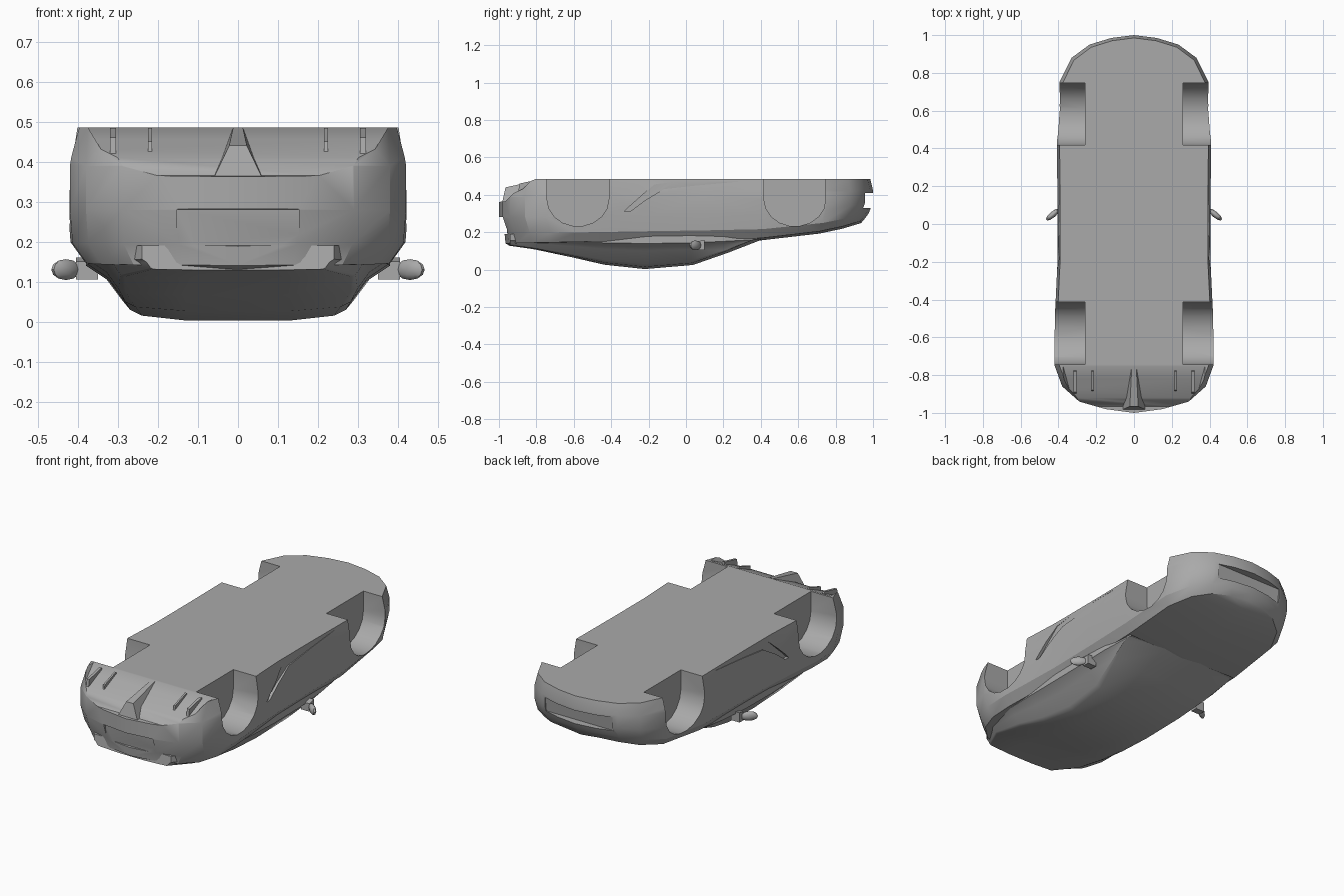
import bpy, bmesh, math
from mathutils import Matrix, Vector

if "Cube" in bpy.data.objects:
    bpy.data.objects.remove(bpy.data.objects["Cube"])

grey = bpy.data.materials.new("body_grey")
grey.use_nodes = True
colour = (0.4, 0.4, 0.4, 1)
grey.diffuse_color = colour
grey.node_tree.nodes["Principled BSDF"].inputs["Base Color"].default_value = colour


def finish(name, bm):
    bmesh.ops.recalc_face_normals(bm, faces=bm.faces)
    mesh = bpy.data.meshes.new(name)
    bm.to_mesh(mesh)
    bm.free()
    mesh.materials.append(grey)
    ob = bpy.data.objects.new(name, mesh)
    bpy.context.collection.objects.link(ob)
    return ob


def smooth(ob, degrees=28):
    bpy.ops.object.select_all(action="DESELECT")
    ob.select_set(True)
    bpy.context.view_layer.objects.active = ob
    bpy.ops.object.shade_smooth_by_angle(angle=math.radians(degrees))


def interp(table, v):
    for (a, fa), (b, fb) in zip(table, table[1:]):
        if v <= b:
            return fa + (fb - fa) * max(0, v - a) / (b - a)
    return table[-1][1]


def prism(name, profile, x0, x1):
    """Extrude a (y, z) profile across x; x0 and x1 may be functions of z."""
    bm = bmesh.new()
    ends = []
    for x in (x0, x1):
        ends.append([bm.verts.new((x(z) if callable(x) else x, y, z)) for y, z in profile])
        bm.faces.new(ends[-1])
    n = len(profile)
    for i in range(n):
        j = (i + 1) % n
        bm.faces.new((ends[0][i], ends[0][j], ends[1][j], ends[1][i]))
    return finish(name, bm)


def cut(target, cutter):
    mod = target.modifiers.new("cut", "BOOLEAN")
    mod.operation = "DIFFERENCE"
    mod.solver = "EXACT"
    mod.object = cutter
    cutter.hide_render = True
    bpy.ops.object.select_all(action="DESELECT")
    target.select_set(True)
    bpy.context.view_layer.objects.active = target
    bpy.ops.object.modifier_apply(modifier=mod.name)
    bpy.data.objects.remove(cutter)


# Lower body: plan outline stacked in layers from the floor to the deck
FLOOR = 0.485
plan = [(1, 0), (0.985, 0.12), (0.95, 0.235), (0.88, 0.33), (0.75, 0.395),
        (0.42, 0.408), (0.1, 0.405), (-0.2, 0.405), (-0.41, 0.415), (-0.6, 0.425),
        (-0.75, 0.42), (-0.86, 0.38), (-0.94, 0.29), (-0.98, 0.15), (-1, 0)]
deck = [(-1, 0.14), (-0.6, 0.148), (0, 0.16), (0.36, 0.165), (0.6, 0.185),
        (0.8, 0.22), (0.95, 0.265)]
# height fraction, width scale, front length, rear length
layers = [(0, 0.965, 0.985, 0.96), (0.28, 1, 1, 1), (0.6, 1, 0.998, 1),
          (0.85, 0.985, 0.975, 0.97), (1, 0.9, 0.95, 0.965)]


def make_body():
    bm = bmesh.new()
    n = len(plan)
    rings = []
    for t, wide, front, rear in layers:
        ring = []
        for side in (1, -1):
            pts = plan if side > 0 else plan[-2:0:-1]
            for y, w in pts:
                y *= front if y > 0 else rear
                z = FLOOR + (interp(deck, y) - FLOOR) * t
                ring.append(bm.verts.new((side * w * wide, y, z)))
        rings.append(ring)
    m = len(rings[0])
    for a, b in zip(rings, rings[1:]):
        for i in range(m):
            j = (i + 1) % m
            bm.faces.new((a[i], a[j], b[j], b[i]))
    bm.faces.new(rings[0])
    # Crowned deck
    top = rings[-1]
    mids = [top[0]]
    for i in range(1, n - 1):
        p = top[i].co
        mids.append(bm.verts.new((0, p.y, p.z - 0.012)))
    mids.append(top[n - 1])
    for i in range(n - 1):
        for edge in (lambda k: top[k], lambda k: top[-k % m]):
            loop = [edge(i), edge(i + 1), mids[i + 1], mids[i]]
            bm.faces.new(list(dict.fromkeys(loop)))
    return finish("lower_body", bm)


body = make_body()

# Wheel wells
for side in (1, -1):
    for cy in (-0.578, 0.582):
        arc = [(cy + 0.165 * math.cos(a), 0.375 - 0.143 * math.sin(a))
               for a in (math.pi * k / 9 for k in range(10))]
        arch = [(cy + 0.165, 0.55)] + arc + [(cy - 0.165, 0.55)]
        cut(body, prism("wheel_well_cutter", arch, side * 0.26, side * 0.6))
    # Door scoop
    scoop = [(-0.33, 0.31), (-0.3, 0.31), (-0.22, 0.37), (-0.12, 0.43), (0.06, 0.45),
             (0.3, 0.472), (-0.05, 0.472), (-0.17, 0.455), (-0.3, 0.34)]
    cut(body, prism("door_scoop_cutter", scoop, side * 0.393, side * 0.6))

# Undercut rear bumper, widening toward the floor
flare = lambda z: 0.3 + max(0, z - 0.36) * 0.6
undercut = [(-0.75, 0.487), (-0.82, 0.455), (-0.92, 0.41), (-0.965, 0.365), (-1.1, 0.355),
            (-1.1, 0.55), (-0.75, 0.55)]
cut(body, prism("bumper_cutter", undercut, lambda z: -flare(z), flare))

# Plate recess and nose intake
plate = [(-1.1, 0.185), (-0.955, 0.19), (-0.965, 0.28), (-1.1, 0.288)]
cut(body, prism("plate_cutter", plate, -0.153, 0.153))
intake = [(1.1, 0.33), (0.945, 0.33), (0.955, 0.41), (1.1, 0.41)]
cut(body, prism("intake_cutter", intake, -0.21, 0.21))
smooth(body)

# Diffuser ridge and fins
ridge_half = lambda z: interp([(0.35, 0.065), (0.44, 0.022), (0.485, 0.012)], z)
prism("diffuser_ridge", [(-0.985, 0.35), (-0.965, 0.44), (-0.76, 0.484), (-0.76, 0.45)],
      lambda z: -ridge_half(z), ridge_half)
for side, label in ((1, "left"), (-1, "right")):
    prism(label + "_diffuser_fin", [(-0.89, 0.40), (-0.88, 0.45), (-0.78, 0.484), (-0.77, 0.46)],
          side * 0.215, side * 0.225)
    prism(label + "_outer_fin", [(-0.9, 0.40), (-0.89, 0.46), (-0.78, 0.484), (-0.77, 0.46)],
          side * 0.305, side * 0.32)

# Cabin: station position, base half width, roof height fraction, bow
stations = [(-0.94, 0.24, 0.2, -0.01), (-0.8, 0.33, 0.33, -0.01), (-0.6, 0.365, 0.6, -0.01),
            (-0.42, 0.375, 0.85, -0.02), (-0.22, 0.38, 1, 0), (0.02, 0.38, 0.86, 0.02),
            (0.2, 0.375, 0.44, 0.03), (0.34, 0.36, 0.05, 0.05), (0.4, 0.35, -0.1, 0.05)]


def make_cabin():
    bm = bmesh.new()
    rows = []
    for y, w, h, bow in stations:
        half = [(w, 0.19), (w, 0.16 - 0.02 * h), (w - 0.06 * h, 0.16 - 0.06 * h),
                (w - 0.11 * h, 0.16 - 0.13 * h), (w - 0.14 * h, 0.16 - 0.145 * h),
                (w * 0.35, 0.16 - 0.157 * h)]
        full = half + [(-x, z) for x, z in reversed(half)]
        rows.append([bm.verts.new((x, y + bow * (1 - (x / w) ** 2), z)) for x, z in full])
    for a, b in zip(rows, rows[1:]):
        for i in range(len(a)):
            j = (i + 1) % len(a)
            bm.faces.new((a[i], a[j], b[j], b[i]))
    bm.faces.new(rows[0])
    bm.faces.new(rows[-1])
    return finish("cabin", bm)


smooth(make_cabin())

# Wing mirrors
for side, label in ((1, "left"), (-1, "right")):
    bm = bmesh.new()
    place = (Matrix.Translation((side * 0.43, 0.05, 0.13))
             @ Matrix.Rotation(-side * math.radians(40), 4, "Z")
             @ Matrix.Diagonal((0.046, 0.016, 0.026, 1)))
    bmesh.ops.create_uvsphere(bm, u_segments=10, v_segments=6, radius=1, matrix=place)
    smooth(finish(label + "_mirror", bm), 40)
    prism(label + "_mirror_stalk", [(0.06, 0.105), (0.1, 0.105), (0.1, 0.16), (0.06, 0.15)],
          side * 0.35, side * 0.405)
